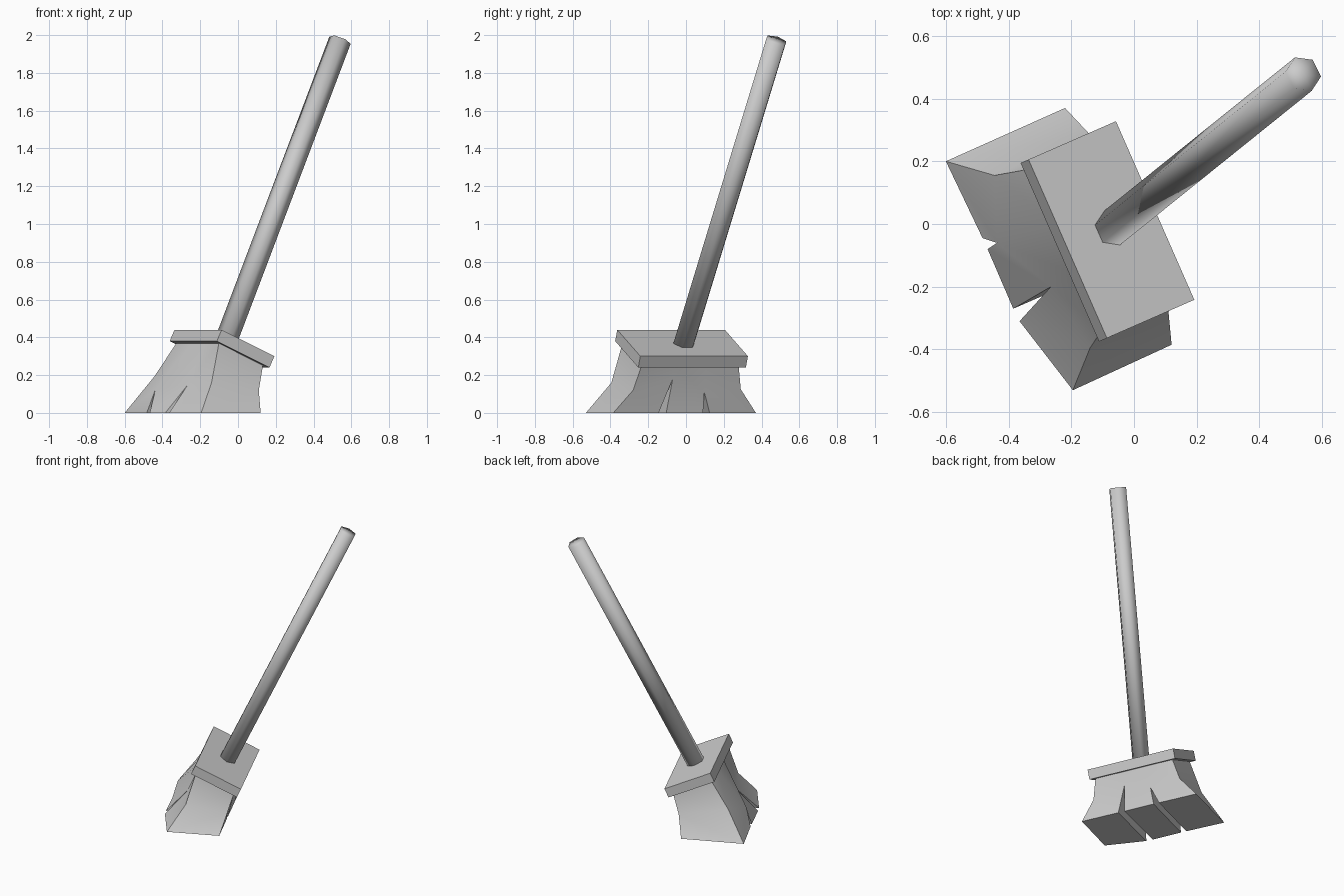
import bpy, bmesh, math
from mathutils import Vector, Matrix

cube = bpy.data.objects.get("Cube")
if cube:
    bpy.data.objects.remove(cube, do_unlink=True)

GREY = (0.6, 0.6, 0.6, 1.0)
mat = bpy.data.materials.new("plain grey")
mat.use_nodes = True
mat.diffuse_color = GREY
mat.node_tree.nodes["Principled BSDF"].inputs["Base Color"].default_value = GREY


def add_object(name, bm, smooth_angle):
    bmesh.ops.recalc_face_normals(bm, faces=bm.faces)
    mesh = bpy.data.meshes.new(name)
    bm.to_mesh(mesh)
    bm.free()
    mesh.materials.append(mat)
    obj = bpy.data.objects.new(name, mesh)
    bpy.context.collection.objects.link(obj)
    bpy.ops.object.select_all(action='DESELECT')
    obj.select_set(True)
    bpy.context.view_layer.objects.active = obj
    bpy.ops.object.shade_smooth_by_angle(angle=math.radians(smooth_angle))
    return obj


# Head frame: long axis is level, short axis tips down
long_axis = Vector((0.402, -0.916, 0)).normalized()
short_axis = Vector((0.833, 0.365, -0.418)).normalized()
normal = long_axis.cross(short_axis).normalized()
if normal.z < 0:
    normal = -normal
plate_top = Vector((-0.072, -0.018, 0.37))
THICK = 0.066


def on_plate(u, w, h=-THICK):
    return plate_top + long_axis * u + short_axis * w + normal * h


# Head plate
bm = bmesh.new()
bmesh.ops.create_cube(bm, size=1)
for v in bm.verts:
    v.co = on_plate(v.co.x * 0.622, v.co.y * 0.335, (v.co.z - 0.5) * THICK)
add_object("head_plate", bm, 30)

# Handle: leaning six-sided pole, softly shaded all over
base, tip = Vector((-0.068, -0.011, 0.37)), Vector((0.54, 0.478, 1.973))
axis = (tip - base).normalized()
base -= axis * 0.035
side = Vector((0.0555, -0.0075, -0.0187))
side = (side - axis * side.dot(axis)).normalized()
frame = Matrix((side, axis.cross(side), axis)).transposed()
bm = bmesh.new()
bmesh.ops.create_cone(bm, segments=6, radius1=0.06, radius2=0.06, cap_ends=True,
                      cap_tris=True, depth=(tip - base).length)
spin = min((v.co for v in bm.verts if v.co.xy.length > 0.01), key=lambda c: abs(math.atan2(c.y, c.x)))
turn = Matrix.Rotation(-math.atan2(spin.y, spin.x), 3, 'Z')
for v in bm.verts:
    v.co = (base + tip) / 2 + frame @ (turn @ v.co)
add_object("handle", bm, 180)

# Bristles: each long side has four columns, with a notch at the middle two
# ground: left and right foot of each column; mid: bend or notch apex
front = {
    "ground": [[(-0.60, 0.20)], [(-0.483, -0.045), (-0.467, -0.08)],
               [(-0.385, -0.27), (-0.365, -0.31)], [(-0.195, -0.53)]],
    "mid": [(-0.445, 0.155, 0.19), (-0.437, -0.06, 0.125),
            (-0.265, -0.20, 0.15), (-0.14, -0.395, 0.16)],
    "w": -0.14}
back = {
    "ground": [[(-0.22, 0.37)], [(-0.108, 0.125), (-0.092, 0.09)],
               [(-0.006, -0.105), (0.012, -0.145)], [(0.12, -0.385)]],
    "mid": [(-0.145, 0.29, 0.125), (-0.058, 0.097, 0.11),
            (0.02, -0.07, 0.18), (0.11, -0.28, 0.12)],
    "w": 0.14}

bm = bmesh.new()


def column_verts(data):
    ground = [[bm.verts.new((x, y, 0)) for x, y in feet] for feet in data["ground"]]
    mid = [bm.verts.new(p) for p in data["mid"]]
    top = [bm.verts.new(on_plate(u, data["w"])) for u in (-0.28, -0.09, 0.09, 0.28)]
    return ground, mid, top


f, b = column_verts(front), column_verts(back)
for i in range(3):
    for ground, mid, top in (f, b):                       # long sides
        bm.faces.new((ground[i][-1], ground[i + 1][0], mid[i + 1], mid[i]))
        bm.faces.new((mid[i], mid[i + 1], top[i + 1], top[i]))
    bm.faces.new((f[0][i][-1], f[0][i + 1][0], b[0][i + 1][0], b[0][i][-1]))   # underside
    bm.faces.new((f[2][i], f[2][i + 1], b[2][i + 1], b[2][i]))                 # hidden top
for i in (1, 2):                                          # notch walls
    for k in (0, 1):
        bm.faces.new((f[0][i][k], b[0][i][k], b[1][i], f[1][i]))
for i in (0, 3):                                          # short ends
    bm.faces.new((f[0][i][0], b[0][i][0], b[1][i], f[1][i]))
    bm.faces.new((f[1][i], b[1][i], b[2][i], f[2][i]))
add_object("bristles", bm, 35)
